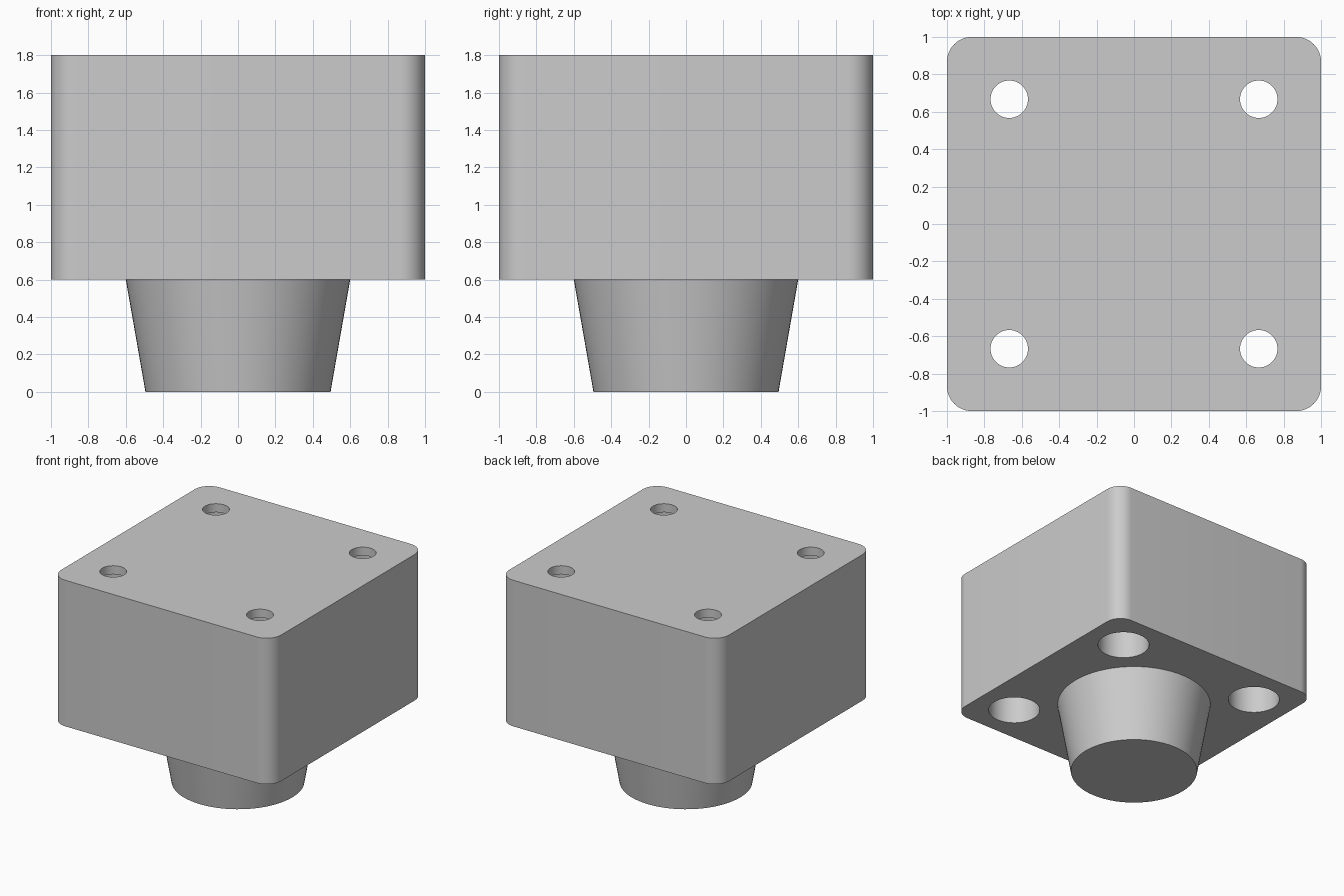
import bpy
import bmesh
from math import radians
from mathutils import Matrix

cube = bpy.data.objects.get("Cube")
if cube:
    bpy.data.objects.remove(cube, do_unlink=True)

# Single flat colour
grey = bpy.data.materials.new("plain_grey")
grey.use_nodes = True
colour = (0.6, 0.6, 0.6, 1)
grey.diffuse_color = colour
grey.node_tree.nodes["Principled BSDF"].inputs["Base Color"].default_value = colour

BOTTOM, TOP = 0.6, 1.8
HOLE = 0.667
LEDGE = TOP - 0.07


def make_object(name, bm):
    mesh = bpy.data.meshes.new(name)
    bm.to_mesh(mesh)
    bm.free()
    mesh.materials.append(grey)
    obj = bpy.data.objects.new(name, mesh)
    bpy.context.collection.objects.link(obj)
    return obj


def add_cone(bm, r_low, r_high, low, high, x=0, y=0, sides=64):
    bmesh.ops.create_cone(
        bm, cap_ends=True, segments=sides, radius1=r_low, radius2=r_high,
        depth=high - low, matrix=Matrix.Translation((x, y, (low + high) / 2)))


def apply_modifiers(obj):
    bpy.context.view_layer.update()
    graph = bpy.context.evaluated_depsgraph_get()
    mesh = bpy.data.meshes.new_from_object(obj.evaluated_get(graph))
    obj.modifiers.clear()
    obj.data = mesh


def smooth(obj):
    bpy.ops.object.select_all(action="DESELECT")
    obj.select_set(True)
    bpy.context.view_layer.objects.active = obj
    bpy.ops.object.shade_smooth_by_angle(angle=radians(30))


# Block with rounded upright corners
bm = bmesh.new()
bmesh.ops.create_cube(bm, size=1, matrix=Matrix.Translation((0, 0, (BOTTOM + TOP) / 2))
                      @ Matrix.Diagonal((2, 2, TOP - BOTTOM, 1)))
uprights = [e for e in bm.edges
            if abs(e.verts[0].co.z - e.verts[1].co.z) > 0.5]
bmesh.ops.bevel(bm, geom=uprights, offset=0.133, segments=12,
                profile=0.5, affect="EDGES")
block = make_object("block", bm)

# Screw holes: wide shafts from below, narrow openings on top
for name, radius, low, high in (("wide_shafts", 0.2, BOTTOM - 0.1, LEDGE),
                                ("narrow_holes", 0.1, LEDGE - 0.1, TOP + 0.1)):
    bm = bmesh.new()
    for x in (-HOLE, HOLE):
        for y in (-HOLE, HOLE):
            add_cone(bm, radius, radius, low, high, x, y, 48)
    cutter = make_object(name, bm)
    cut = block.modifiers.new(name, "BOOLEAN")
    cut.operation = "DIFFERENCE"
    cut.solver = "EXACT"
    cut.object = cutter
    apply_modifiers(block)
    bpy.data.objects.remove(cutter, do_unlink=True)
smooth(block)

# Tapered round foot
bm = bmesh.new()
add_cone(bm, 0.495, 0.6, 0, BOTTOM)
caps = [f for f in bm.faces if f.calc_center_median().z > BOTTOM - 0.01]
bmesh.ops.delete(bm, geom=caps, context="FACES_ONLY")
smooth(make_object("foot", bm))
